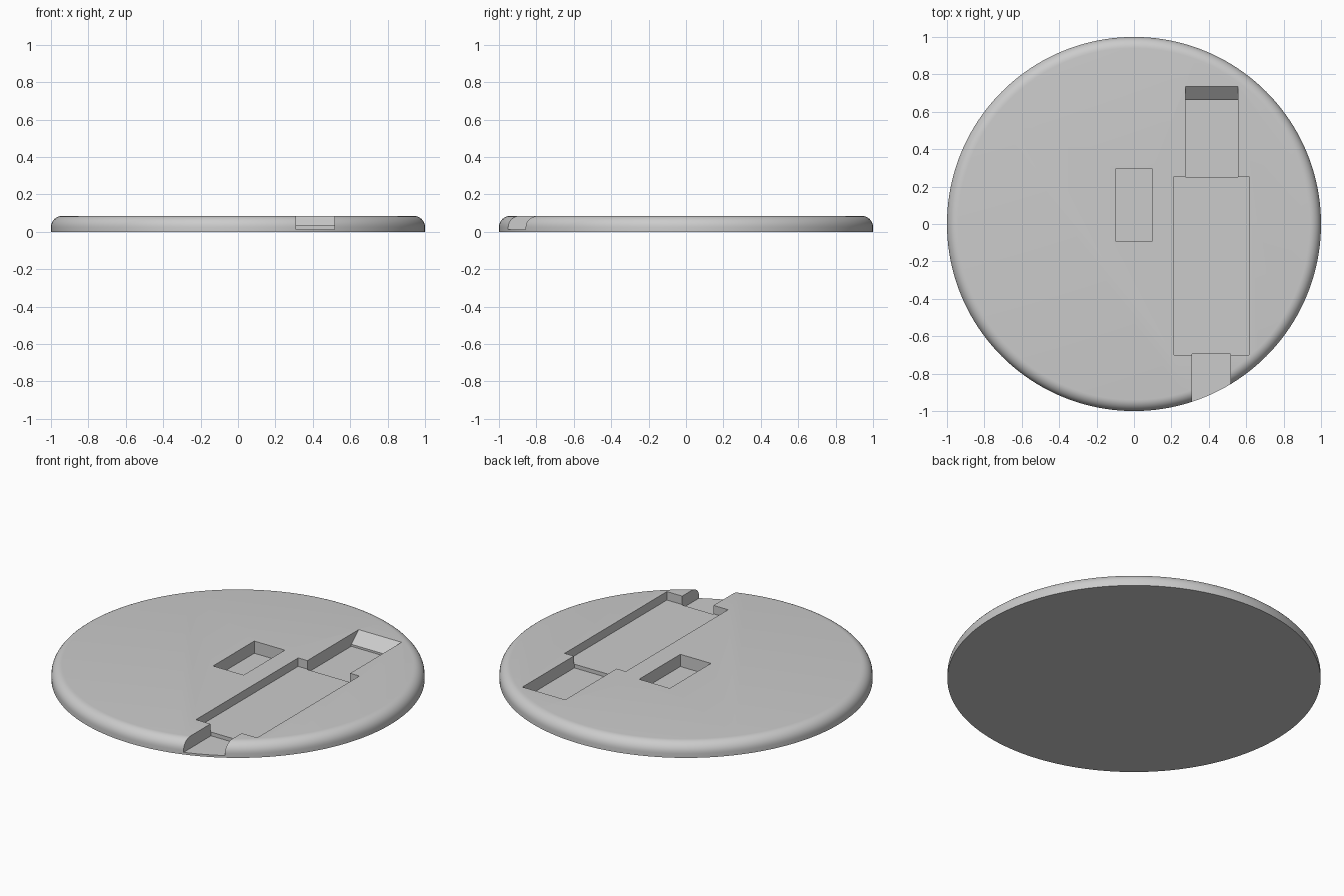
import bpy, bmesh, math

cube = bpy.data.objects.get("Cube")
if cube:
    bpy.data.objects.remove(cube, do_unlink=True)

HEIGHT, ROUND, FLOOR, STEP = 0.085, 0.06, 0.013, 0.035
ABOVE = 0.2

grey = bpy.data.materials.new("light grey")
grey.use_nodes = True
grey.diffuse_color = (0.6, 0.6, 0.6, 1)
grey.node_tree.nodes["Principled BSDF"].inputs["Base Color"].default_value = (0.6, 0.6, 0.6, 1)


def make_object(name, bm):
    bmesh.ops.recalc_face_normals(bm, faces=bm.faces)
    mesh = bpy.data.meshes.new(name)
    bm.to_mesh(mesh)
    bm.free()
    mesh.materials.append(grey)
    obj = bpy.data.objects.new(name, mesh)
    bpy.context.collection.objects.link(obj)
    return obj


def pocket(name, x0, x1, profile):
    """Cutter: a (y, z) side profile extruded from x0 to x1."""
    bm = bmesh.new()
    face = bm.faces.new([bm.verts.new((x0, y, z)) for y, z in profile])
    side = bmesh.ops.extrude_face_region(bm, geom=[face])["geom"]
    moved = [v for v in side if isinstance(v, bmesh.types.BMVert)]
    bmesh.ops.translate(bm, verts=moved, vec=(x1 - x0, 0, 0))
    cutter = make_object(name, bm)
    cutter.hide_render = True
    return cutter


def box_profile(y0, y1, floor):
    return [(y0, floor), (y1, floor), (y1, ABOVE), (y0, ABOVE)]


# Round base: stacked rings with a rounded upper rim
SEGMENTS, ARC = 160, 8
rings = [(1, 0)]
for i in range(ARC + 1):
    a = math.pi / 2 * i / ARC
    rings.append((1 - ROUND + ROUND * math.cos(a), HEIGHT - ROUND + ROUND * math.sin(a)))
bm = bmesh.new()
loops = []
for r, z in rings:
    angles = [math.tau * i / SEGMENTS for i in range(SEGMENTS)]
    loops.append([bm.verts.new((r * math.cos(a), r * math.sin(a), z)) for a in angles])
for low, high in zip(loops, loops[1:]):
    for i in range(SEGMENTS):
        j = (i + 1) % SEGMENTS
        bm.faces.new((low[i], low[j], high[j], high[i]))
bm.faces.new(loops[0])
bm.faces.new(loops[-1])
base = make_object("round_base", bm)

# Recesses: small pocket, long tray, front channel, back pocket with a ramp
ramp = [(0.25, FLOOR), (0.665, FLOOR), (0.665, 0.025), (0.735, HEIGHT),
        (0.735, ABOVE), (0.25, ABOVE)]
cutters = [
    pocket("small_pocket", -0.1, 0.1, box_profile(-0.09, 0.295, FLOOR)),
    pocket("long_tray", 0.215, 0.615, box_profile(-0.7, 0.255, STEP)),
    pocket("front_channel", 0.31, 0.515, box_profile(-1.2, -0.695, FLOOR)),
    pocket("back_pocket", 0.275, 0.555, ramp),
]
bpy.context.view_layer.objects.active = base
base.select_set(True)
for cutter in cutters:
    cut = base.modifiers.new(cutter.name, 'BOOLEAN')
    cut.operation = 'DIFFERENCE'
    cut.solver = 'EXACT'
    cut.object = cutter
    bpy.ops.object.modifier_apply(modifier=cut.name)
    bpy.data.objects.remove(cutter, do_unlink=True)

bpy.ops.object.shade_smooth_by_angle(angle=math.radians(30))
